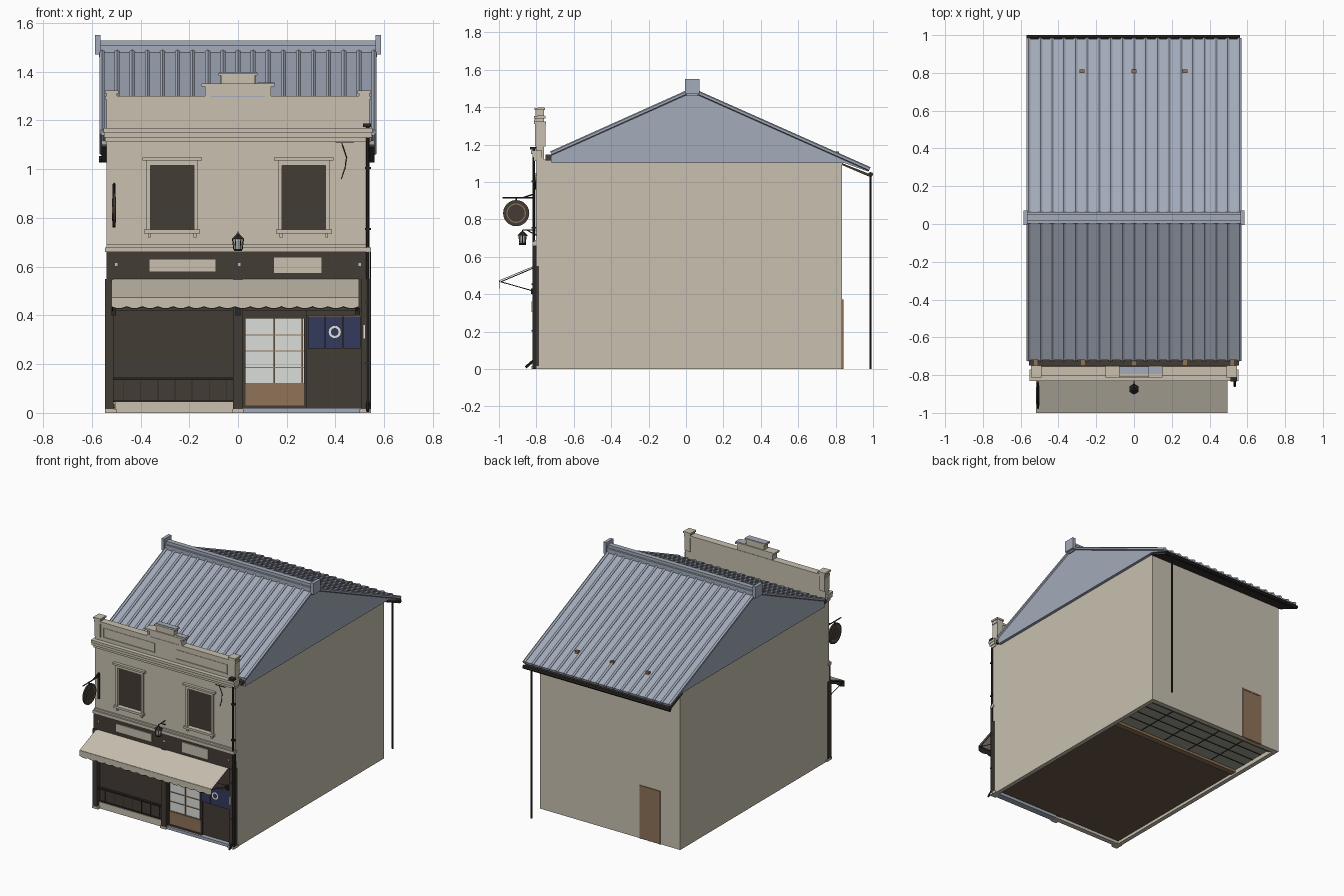
import bpy, bmesh, math
from mathutils import Vector


def mat(name, hexcol):
    m = bpy.data.materials.new(name)
    c = [int(hexcol[i:i + 2], 16) / 255 for i in (0, 2, 4)]
    m.diffuse_color = [((v + .055) / 1.055) ** 2.4 if v > .04 else v / 12.92 for v in c] + [1]
    return m


CREAM = mat("cream_plaster", "c8c0b0")
SLATE = mat("slate_tile", "a3abba")
DARK = mat("dark_timber", "433c36")
BLACK = mat("black_iron", "2a2824")
WOOD = mat("brown_wood", "8e7358")
FLOOR = mat("earth_floor", "6a5646")
GLASS = mat("pale_glass", "dadeda")
NAVY = mat("navy_cloth", "333a5c")
WHITE = mat("white_paint", "ecebe4")
STRAW = mat("grey_matting", "a09f92")


def finish(name, bm, m):
    bmesh.ops.recalc_face_normals(bm, faces=bm.faces)
    me = bpy.data.meshes.new(name)
    bm.to_mesh(me)
    bm.free()
    me.materials.append(m)
    o = bpy.data.objects.new(name, me)
    bpy.context.collection.objects.link(o)
    return o


def boxes(name, m, *dims):
    """Each box is x0, x1, y0, y1, z0, z1."""
    bm = bmesh.new()
    for x0, x1, y0, y1, z0, z1 in dims:
        vs = bmesh.ops.create_cube(bm, size=1)["verts"]
        for v in vs:
            v.co = ((x0 + x1) / 2 + v.co.x * (x1 - x0), (y0 + y1) / 2 + v.co.y * (y1 - y0),
                    (z0 + z1) / 2 + v.co.z * (z1 - z0))
    return finish(name, bm, m)


def rods(name, m, r, sides, *paths, r2=None):
    """Straight rods along each polyline."""
    bm = bmesh.new()
    for path in paths:
        for a, b in zip(path, path[1:]):
            a, b = Vector(a), Vector(b)
            vs = bmesh.ops.create_cone(bm, cap_ends=True, segments=sides, radius1=r,
                                       radius2=r if r2 is None else r2, depth=(b - a).length)["verts"]
            q = (b - a).to_track_quat('Z', 'Y')
            for v in vs:
                v.co = q @ v.co + (a + b) / 2
    return finish(name, bm, m)


def prism(name, m, pts, axis, lo, hi):
    """Extrude a (y,z) outline along x, or an (x,z) outline along y."""
    bm = bmesh.new()
    put = (lambda p, d: (d, *p)) if axis == 'x' else (lambda p, d: (p[0], d, p[1]))
    f = bm.faces.new([bm.verts.new(put(p, lo)) for p in pts])
    ext = bmesh.ops.extrude_face_region(bm, geom=[f])["geom"]
    shift = Vector((hi - lo, 0, 0) if axis == 'x' else (0, hi - lo, 0))
    bmesh.ops.translate(bm, vec=shift, verts=[v for v in ext if isinstance(v, bmesh.types.BMVert)])
    return finish(name, bm, m)


# --- Walls, open underneath
boxes("side_and_back_walls", CREAM, (-.54, -.51, -.80, .835, 0, 1.12), (.51, .54, -.80, .835, 0, 1.12),
      (-.51, .51, .80, .835, 0, 1.12))
boxes("upper_front_wall", CREAM, (-.54, .54, -.80, -.77, .55, .75), (-.54, .54, -.80, -.77, 1.02, 1.13),
      (-.54, -.36, -.80, -.77, .75, 1.02), (-.18, .18, -.80, -.77, .75, 1.02), (.36, .54, -.80, -.77, .75, 1.02))

# --- Floors seen from below
boxes("shop_floor", FLOOR, (-.51, .51, -.77, .42, .02, .035))
boxes("floor_step", WOOD, (-.51, .51, .39, .43, .012, .03), (-.51, .51, .77, .80, .015, .05))
boxes("matting_floor", STRAW, (-.51, .51, .43, .78, .03, .045))
boxes("mat_borders", BLACK, *[(x - .003, x + .003, .43, .78, .027, .03) for x in (-.3, -.1, .1, .3)],
      *[(-.51, .51, y - .003, y + .003, .027, .03) for y in (.52, .605, .69)])

# --- Roof body with tile rolls
prism("roof_body", SLATE, [(-.72, 1.10), (-.72, 1.155), (0, 1.478), (.065, 1.478), (.98, 1.072),
                           (.975, 1.055), (.85, 1.10)], 'x', -.56, .56)
xs = [-.558 + i * .062 for i in range(19)]
rods("front_tile_rolls", SLATE, .012, 6, *[[(x, -.722, 1.152), (x, .01, 1.480)] for x in xs])
rods("back_tile_rolls", SLATE, .012, 6, *[[(x, .055, 1.480), (x, .982, 1.068)] for x in xs])
boxes("ridge", SLATE, (-.57, .57, .003, .063, 1.46, 1.508), (-.57, .57, .016, .050, 1.508, 1.528))
boxes("ridge_ends", SLATE, *[(s * .575 - .011, s * .575 + .011, -.006, .072, 1.47, 1.55) for s in (-1, 1)])
boxes("roof_pegs", WOOD, *[(x - .013, x + .013, .80, .818, 1.13, 1.162) for x in (-.275, 0, .27)])

# --- Eaves and rainwater goods
boxes("front_eave_board", DARK, (-.555, .555, -.75, -.72, 1.115, 1.14))
boxes("front_rafter_ends", WOOD, *[(x - .01, x + .01, -.75, -.72, 1.125, 1.146) for x in (-.52, -.27, 0, .27, .52)])
prism("back_soffit", DARK, [(.835, 1.10), (.975, 1.045), (.975, 1.03), (.835, 1.09)], 'x', -.56, .56)
rods("back_gutter", BLACK, .013, 8, [(-.57, .987, 1.04), (.56, .987, 1.04)])
rods("back_downpipe", BLACK, .006, 8, [(.5, .986, 0), (.5, .986, 1.04)])
rods("front_downpipe", BLACK, .007, 8, [(.533, -.815, 1.18), (.533, -.815, .045), (.533, -.858, .008)])
boxes("rain_hopper", BLACK, (.512, .546, -.835, -.80, 1.172, 1.188),
      *[(.522, .546, -.825, -.80, z, z + .008) for z in (.2, .45, .75, 1.0)])
boxes("pipe_side_strip", BLACK, (.541, .545, -.82, -.80, 0, .66))

# --- Parapet, cornices and centre crest
boxes("parapet", CREAM, (-.54, .54, -.80, -.76, 1.12, 1.29), (-.545, .545, -.806, -.755, 1.285, 1.30))
boxes("parapet_corner_caps", CREAM, *[b for s in (-1, 1) for b in (
    (s * .518 - .022, s * .518 + .022, -.806, -.752, 1.19, 1.31),
    (s * .518 - .028, s * .518 + .028, -.812, -.748, 1.31, 1.322))])
boxes("parapet_crest", CREAM, (-.135, .135, -.806, -.758, 1.30, 1.34), (-.15, .15, -.812, -.752, 1.34, 1.352),
      (-.07, .07, -.804, -.76, 1.352, 1.385))
boxes("crest_cap", CREAM, (-.08, .08, -.81, -.755, 1.385, 1.395))
boxes("crest_tile", SLATE, (-.078, .078, -.795, -.757, 1.395, 1.398), (.08, .15, -.795, -.757, 1.352, 1.355),
      (-.11, .11, -.808, -.80, 1.297, 1.301))
boxes("crest_brackets", CREAM, *[(s * .125 - .008, s * .125 + .008, -.812, -.80, 1.31, 1.335) for s in (-1, 1)])
boxes("cornice", CREAM, (-.545, .545, -.812, -.77, 1.112, 1.13), (-.55, .55, -.822, -.77, 1.13, 1.15),
      (-.552, .552, -.83, -.77, 1.15, 1.168))
boxes("parapet_panel_frames", CREAM, *[b for s in (-1, 1) for b in (
    (s * .28 - .2, s * .28 + .2, -.806, -.80, 1.19, 1.198),
    (s * .28 - .2, s * .28 + .2, -.803, -.80, 1.254, 1.26),
    (s * .476 - .004, s * .476 + .004, -.806, -.80, 1.19, 1.26),
    (s * .084 - .004, s * .084 + .004, -.803, -.80, 1.19, 1.26))])
boxes("floor_band", CREAM, (-.545, .545, -.822, -.79, .66, .678), (-.54, .54, -.81, -.79, .678, .69))

# --- Upper windows
boxes("window_panes", DARK, *[(s * .27 - .1, s * .27 + .1, -.788, -.778, .74, 1.03) for s in (-1, 1)])
boxes("window_surrounds", CREAM, *[b for s in (-1, 1) for b in (
    (s * .27 - .106, s * .27 - .09, -.81, -.785, .75, 1.03), (s * .27 + .09, s * .27 + .106, -.81, -.785, .75, 1.03),
    (s * .27 - .106, s * .27 + .106, -.81, -.785, 1.015, 1.035),
    (s * .27 - .122, s * .27 + .122, -.82, -.79, 1.035, 1.048),
    (s * .27 - .115, s * .27 + .115, -.82, -.785, .737, .752),
    (s * .27 - .1, s * .27 - .088, -.812, -.79, .72, .737), (s * .27 + .088, s * .27 + .1, -.812, -.79, .72, .737))])

# --- Shopfront
boxes("sign_fascia", DARK, (-.54, .54, -.815, -.79, .55, .66))
boxes("blank_signboards", CREAM, (-.365, -.09, -.822, -.815, .579, .632), (.145, .345, -.822, -.815, .572, .64))
boxes("fascia_studs", CREAM, *[(x - .005, x + .005, -.819, -.815, .603, .615) for x in (-.5, .005, .5)])
boxes("shop_posts", DARK, (-.545, -.51, -.82, -.785, .015, .55), (-.02, .02, -.82, -.785, .015, .55),
      (.505, .544, -.82, -.785, .015, .55), (-.51, .51, -.81, -.785, .42, .55))
boxes("post_stones", CREAM, *[(x - .023, x + .023, -.826, -.77, 0, .016) for x in (-.522, 0, .522)])
boxes("bay_sill", CREAM, (-.505, -.02, -.805, -.77, 0, .045))
boxes("bay_panel", DARK, (-.51, -.02, -.79, -.775, .045, .42), (.275, .505, -.785, -.775, .02, .42))
boxes("bay_rails", BLACK, (-.51, -.02, -.808, -.79, .135, .145), (-.51, -.02, -.80, -.79, .045, .05),
      *[(-.47 + i * .07, -.467 + i * .07, -.793, -.79, .05, .136) for i in range(7)])
boxes("threshold", SLATE, (.02, .505, -.815, -.77, 0, .02))
boxes("door_glass", GLASS, (.025, .28, -.788, -.78, .12, .39))
boxes("door_lower_panel", WOOD, (.03, .275, -.795, -.78, .03, .118))
boxes("door_frame", DARK, (.02, .03, -.80, -.78, .02, .42), (.27, .282, -.80, -.78, .02, .42),
      (.03, .27, -.80, -.78, .388, .42), (.03, .27, -.80, -.78, .018, .03))
boxes("door_bars", WOOD, (.145, .151, -.795, -.787, .12, .39), (.26, .266, -.795, -.787, .12, .39),
      *[(.03, .27, -.793, -.787, z - .002, z + .002) for z in (.12, .187, .253, .32)])

# --- Cloth door curtain with a plain ring
boxes("door_curtain", NAVY, *[(.287 + i * .0725, .357 + i * .0725, -.818, -.812, .265, .395) for i in range(3)])
rods("curtain_rod", WOOD, .003, 6, [(.28, -.815, .398), (.505, -.815, .398)])
bm = bmesh.new()
ring = [[bm.verts.new((.397 + r * math.cos(a), -.8195, .332 + r * math.sin(a)))
         for a in [i * math.tau / 20 for i in range(20)]] for r in (.016, .025)]
for i in range(20):
    j = (i + 1) % 20
    bm.faces.new((ring[0][i], ring[1][i], ring[1][j], ring[0][j]))
finish("curtain_ring", bm, WHITE)
boxes("meter_plate", WHITE, (.514, .522, -.826, -.82, .305, .36))

# --- Awning with scalloped valance
prism("awning_sheet", CREAM, [(-.815, .55), (-.998, .474), (-.998, .470), (-.815, .546)], 'x', -.52, .496)
n, w = 16, 1.016 / 16
edge = [(-.52 + w * (i + k / 6), .438 - .008 * math.sin(math.pi * k / 6)) for i in range(n) for k in range(6)]
edge += [(.496, .438), (.496, .472), (-.52, .472)]
prism("awning_valance", CREAM, edge, 'y', -1.0, -.997)
prism("valance_trim", BLACK, [(x, z - .004) for x, z in edge], 'y', -.997, -.996)
rods("awning_frame", BLACK, .0025, 6, [(-.52, -.995, .468), (.496, -.995, .468)],
     *[[(x, -.80, .412), (x, -.99, .466), (x, -.81, .542)] for x in (-.515, .488)])
boxes("awning_brackets", BLACK, *[(x - .01, x + .01, -.828, -.81, .40, .43) for x in (-.51, 0, .49)])

# --- Hanging round sign
sx = -.508
rods("round_sign", DARK, .07, 24, [(sx - .005, -.908, .833), (sx + .005, -.908, .833)])
for s in (-1, 1):
    rods("round_sign_band", WOOD, .052, 24, [(sx, -.908, .833), (sx + s * .0065, -.908, .833)])
    rods("round_sign_face", DARK, .046, 24, [(sx, -.908, .833), (sx + s * .008, -.908, .833)])
rods("round_sign_bracket", BLACK, .004, 6, [(sx, -.98, .916), (sx, -.80, .916)], [(sx, -.908, .90), (sx, -.908, .916)],
     [(sx, -.80, .94), (sx, -.87, .916)])
boxes("sign_wall_plate", BLACK, (sx - .006, sx + .006, -.808, -.80, .76, .94))

# --- Lantern over the door
ly = -.874
rods("lantern_glass", GLASS, .017, 6, [(0, ly, .672), (0, ly, .715)], r2=.023)
rods("lantern_roof", BLACK, .029, 6, [(0, ly, .714), (0, ly, .735)], r2=.006)
rods("lantern_base", BLACK, .018, 6, [(0, ly, .664), (0, ly, .673)])
rods("lantern_bars", BLACK, .0018, 4, *[[(.017 * math.cos(a), ly + .017 * math.sin(a), .668),
     (.023 * math.cos(a), ly + .023 * math.sin(a), .716)] for a in [i * math.tau / 6 for i in range(6)]])
rods("lantern_bracket", BLACK, .003, 6, [(0, ly, .73), (0, ly, .742), (0, -.80, .742)], [(0, -.85, .742), (0, -.80, .715)])

# --- Service cable at upper right
rods("service_cable", BLACK, .002, 5, [(.40, -.82, 1.108), (.475, -.82, 1.108)],
     [(.425, -.815, 1.108), (.445, -.81, 1.05), (.438, -.805, 1.0), (.425, -.805, .96)])

# --- Back door
boxes("back_door", WOOD, (-.39, -.23, .82, .838, 0, .37))
boxes("back_door_battens", WOOD, (-.39, -.378, .83, .841, 0, .37), (-.242, -.23, .83, .841, 0, .37),
      (-.315, -.305, .83, .840, 0, .365), (-.378, -.242, .83, .841, .36, .37))
